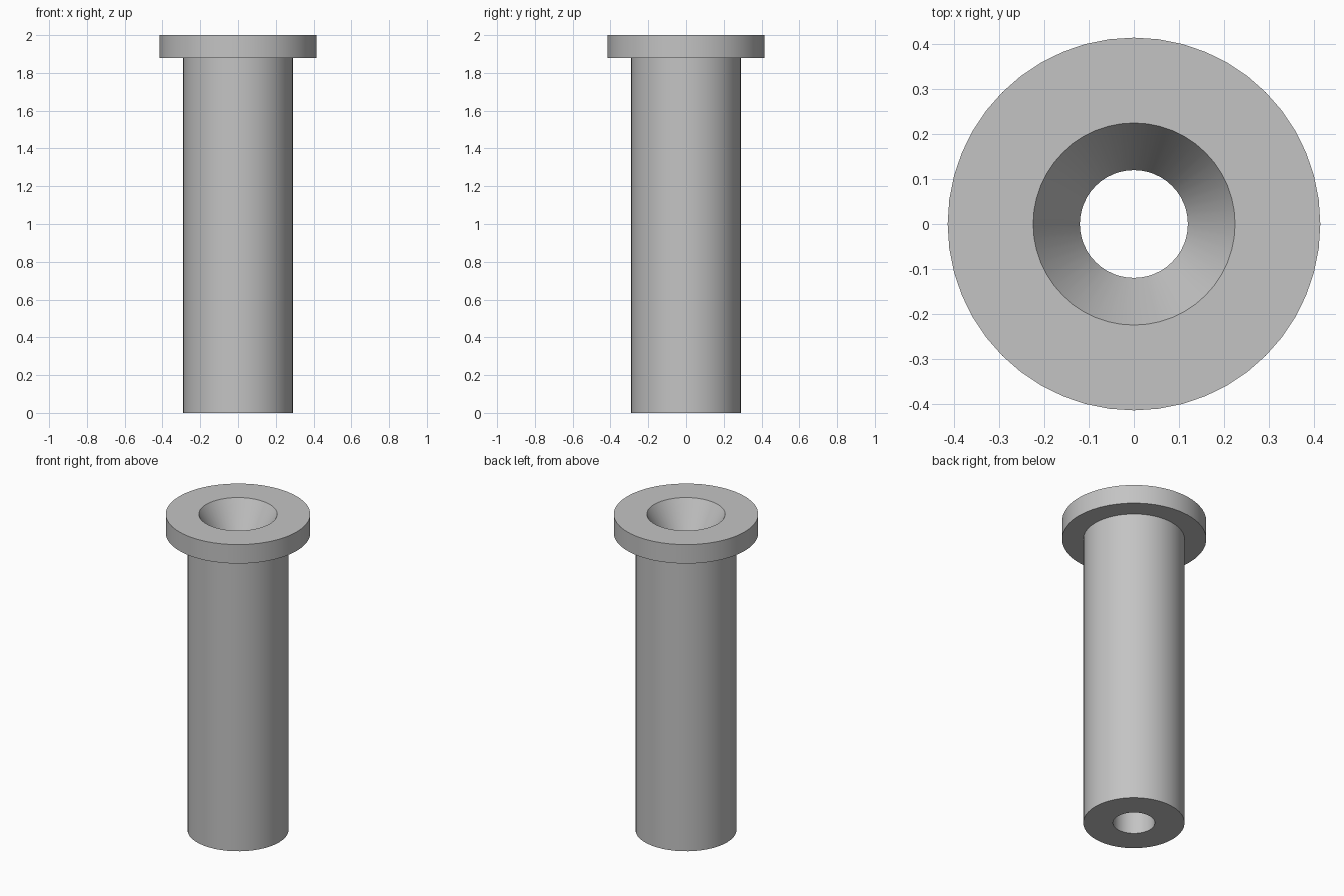
import bpy
import bmesh
import math

old = bpy.data.objects.get("Cube")
if old:
    bpy.data.objects.remove(old, do_unlink=True)

SEGMENTS = 48

# Single plain grey material
grey = bpy.data.materials.new("plain grey")
grey.use_nodes = True
colour = (0.55, 0.55, 0.55, 1.0)
grey.diffuse_color = colour
grey.node_tree.nodes["Principled BSDF"].inputs["Base Color"].default_value = colour


def lathe(name, profile):
    """Revolve a closed (radius, height) profile about the z axis."""
    bm = bmesh.new()
    verts = [bm.verts.new((r, 0, z)) for r, z in profile]
    edges = [bm.edges.new((a, b)) for a, b in zip(verts, verts[1:] + verts[:1])]
    bmesh.ops.spin(bm, geom=verts + edges, cent=(0, 0, 0), axis=(0, 0, 1),
                   angle=math.tau, steps=SEGMENTS, use_merge=True)
    bmesh.ops.remove_doubles(bm, verts=bm.verts, dist=1e-4)
    bmesh.ops.recalc_face_normals(bm, faces=bm.faces)
    mesh = bpy.data.meshes.new(name)
    bm.to_mesh(mesh)
    bm.free()
    mesh.materials.append(grey)
    obj = bpy.data.objects.new(name, mesh)
    bpy.context.collection.objects.link(obj)
    bpy.ops.object.select_all(action="DESELECT")
    obj.select_set(True)
    bpy.context.view_layer.objects.active = obj
    bpy.ops.object.shade_smooth_by_angle(angle=math.radians(25))
    return obj


# Flanged sleeve: shaft, head, conical mouth and straight through bore
height, head_base = 2.0, 1.88
shaft_r, head_r = 0.29, 0.415
bore_r, mouth_r = 0.12, 0.225
mouth_depth = (mouth_r - bore_r) / math.tan(math.radians(30))

lathe("flanged_sleeve", [
    (bore_r, 0), (shaft_r, 0),
    (shaft_r, head_base), (head_r, head_base),
    (head_r, height), (mouth_r, height),
    (bore_r, height - mouth_depth),
])
